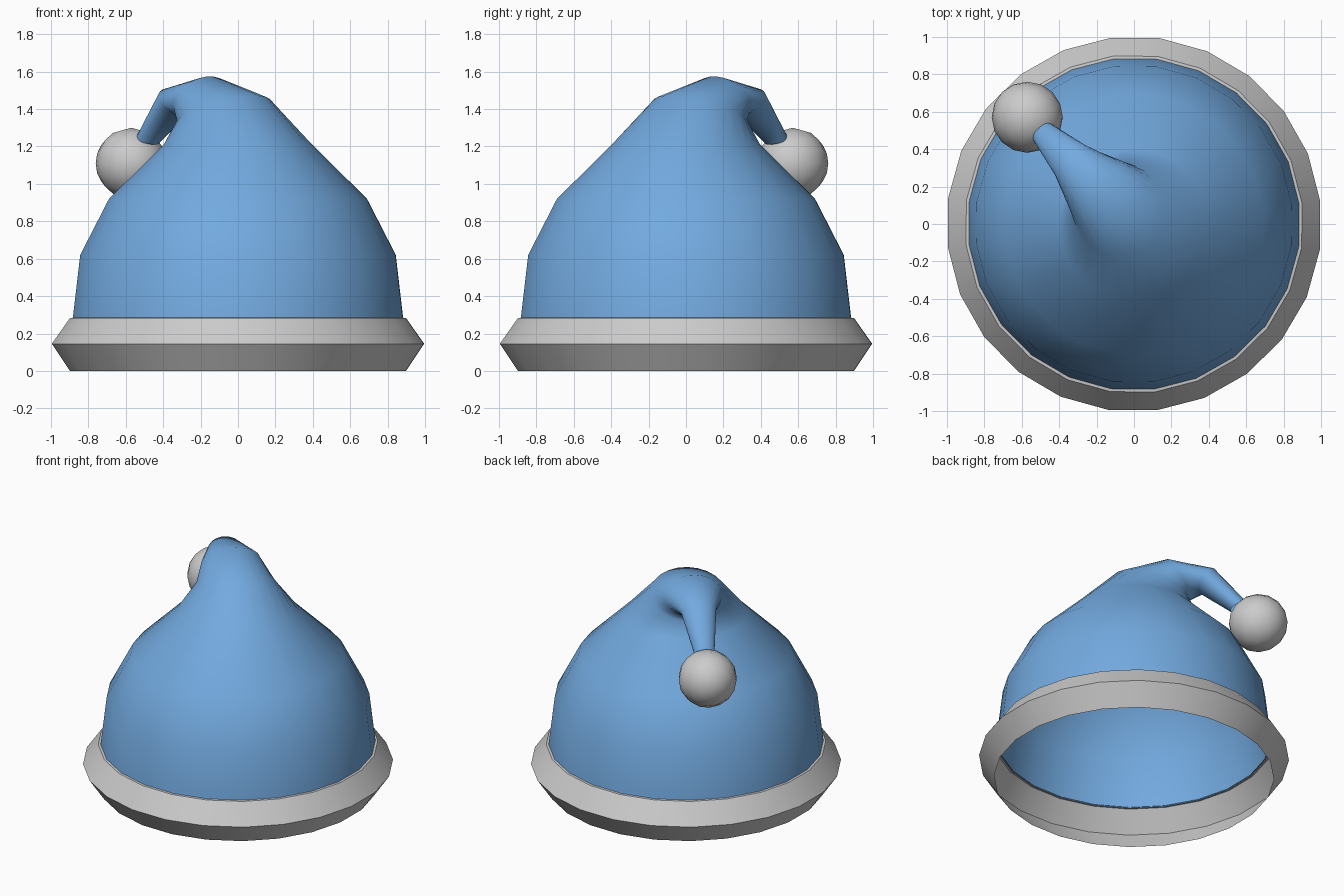
import bpy, math
from mathutils import Vector

if "Cube" in bpy.data.objects:
    bpy.data.objects.remove(bpy.data.objects["Cube"])

SIDES = 24
OFFSET = math.radians(7)
D = Vector((-1, 1, 0)).normalized()   # direction in which the tip flops
E = Vector((1, 1, 0)).normalized()    # sideways to the flop
UP = Vector((0, 0, 1))


def tilted_ring(outer, inner, half_width):
    """Ellipse between two (along-flop, height) points, symmetric about the flop plane."""
    a = D * outer[0] + UP * outer[1]
    b = D * inner[0] + UP * inner[1]
    centre, half = (a + b) / 2, (b - a) / 2
    pts = []
    for j in range(SIDES):
        t = OFFSET + 2 * math.pi * j / SIDES
        w = Vector((math.cos(t), math.sin(t), 0))
        pts.append(centre + half * w.dot(D) + E * (half_width * w.dot(E)))
    return pts


def flat_ring(r, z):
    return tilted_ring((-r, z), (r, z), r)


def loft(name, rings, angle):
    verts = [p for ring in rings for p in ring]
    faces = []
    for i in range(len(rings) - 1):
        for j in range(SIDES):
            k = (j + 1) % SIDES
            faces.append((i * SIDES + j, i * SIDES + k,
                          (i + 1) * SIDES + k, (i + 1) * SIDES + j))
    mesh = bpy.data.meshes.new(name)
    mesh.from_pydata(verts, [], faces)
    obj = bpy.data.objects.new(name, mesh)
    bpy.context.collection.objects.link(obj)
    bpy.ops.object.select_all(action='DESELECT')
    obj.select_set(True)
    bpy.context.view_layer.objects.active = obj
    bpy.ops.object.shade_smooth_by_angle(angle=math.radians(angle))
    return obj


# Trim band, an open strip folded outwards
loft("trim_band", [flat_ring(r, z) for r, z in
                   [(0.905, 0), (1.003, 0.145), (0.905, 0.283), (0.885, 0.285)]], 40)

# Cloth: dome, then rings tilting over into the flopped tip
rings = [flat_ring(r, z) for r, z in
         [(0.89, 0.28), (0.85, 0.62), (0.695, 0.92), (0.40, 1.21)]]
rings += [tilted_ring(*args) for args in [
    ((-0.14, 1.47), (0.36, 1.31), 0.25),
    ((0.21, 1.575), (0.36, 1.34), 0.19),
    ((0.53, 1.51), (0.42, 1.37), 0.115),
    ((0.745, 1.25), (0.63, 1.21), 0.065)]]
cloth = loft("hat_cloth", rings, 100)
blue = bpy.data.materials.new("blue_cloth")
blue.diffuse_color = (0.17, 0.40, 0.74, 1)
blue.use_nodes = True
blue.node_tree.nodes["Principled BSDF"].inputs["Base Color"].default_value = blue.diffuse_color
cloth.data.materials.append(blue)

# Pom-pom hanging from the tip, poles along the flop direction
bpy.ops.mesh.primitive_uv_sphere_add(segments=16, ring_count=8, radius=0.19,
                                     location=D * 0.807 + UP * 1.11)
pom = bpy.context.object
pom.name = "pom_pom"
pom.rotation_euler = D.to_track_quat('Z', 'Y').to_euler()
bpy.ops.object.shade_smooth()
